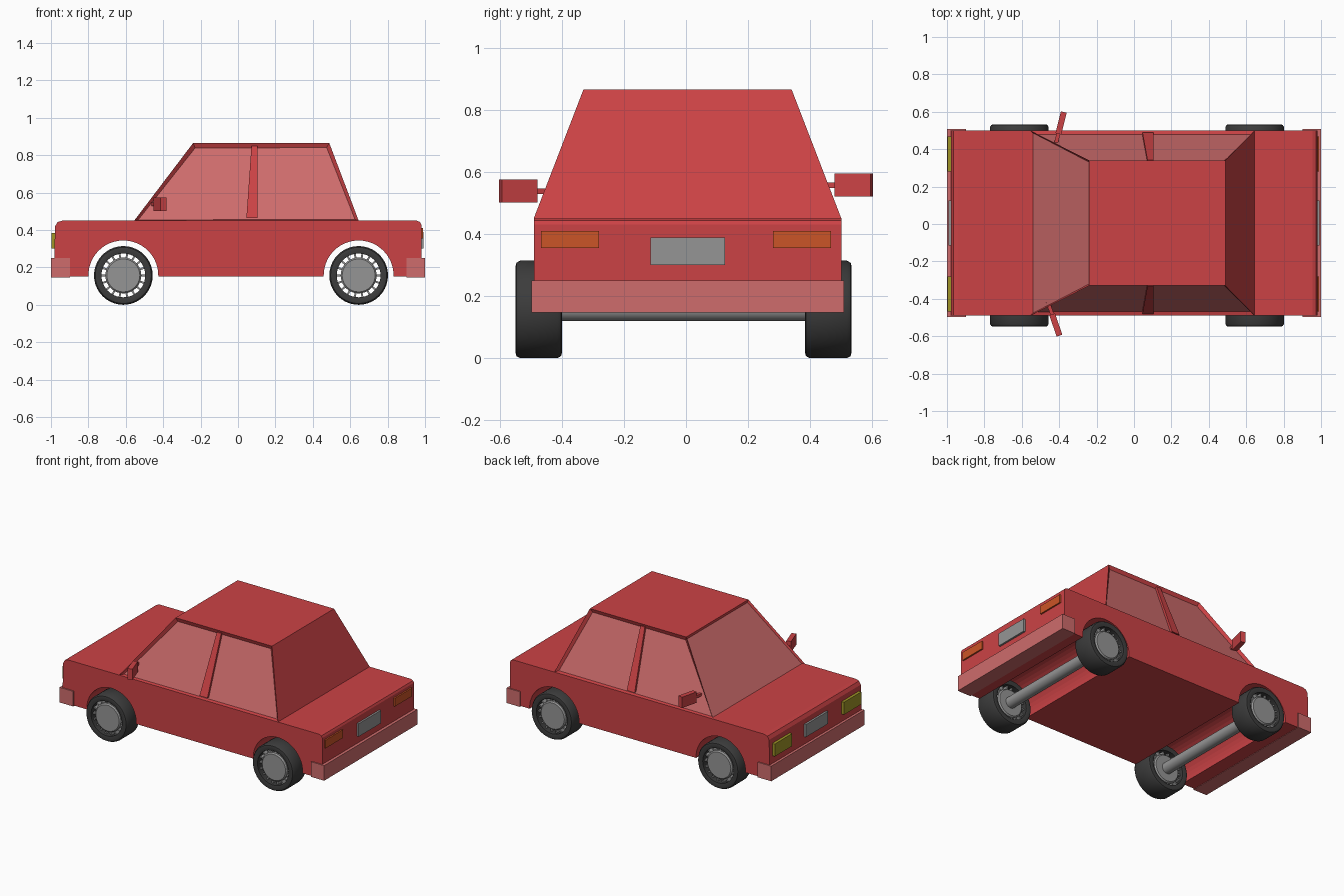
import bpy, bmesh
from math import cos, sin, pi, radians, asin
from mathutils import Vector, Matrix

if "Cube" in bpy.data.objects:
    bpy.data.objects.remove(bpy.data.objects["Cube"])


def material(name, r, g, b):
    m = bpy.data.materials.new(name)
    m.diffuse_color = (r, g, b, 1)
    m.use_nodes = True
    m.node_tree.nodes["Principled BSDF"].inputs["Base Color"].default_value = m.diffuse_color
    return m


RED = material("red_paint", 0.6, 0.055, 0.06)
PINK = material("pale_red", 0.62, 0.15, 0.15)
RUBBER = material("rubber", 0.045, 0.045, 0.045)
STEEL = material("steel", 0.3, 0.3, 0.3)
YELLOW = material("yellow_lamp", 0.35, 0.3, 0.02)
ORANGE = material("orange_lamp", 0.6, 0.09, 0.02)
YC = 0.005          # body centre line
YW = -0.008         # wheel centre line
AXLES = (-0.613, 0.645)
WHEEL_Z = 0.157


def finish(name, bm, *mats, smooth=False):
    bmesh.ops.recalc_face_normals(bm, faces=bm.faces)
    me = bpy.data.meshes.new(name)
    bm.to_mesh(me)
    bm.free()
    ob = bpy.data.objects.new(name, me)
    bpy.context.collection.objects.link(ob)
    for m in mats:
        me.materials.append(m)
    if smooth:
        bpy.ops.object.select_all(action='DESELECT')
        ob.select_set(True)
        bpy.context.view_layer.objects.active = ob
        bpy.ops.object.shade_smooth_by_angle(angle=radians(35))
    return ob


def add_box(bm, x, y, z, matrix=Matrix()):
    c = [(a + b) / 2 for a, b in (x, y, z)]
    s = [b - a for a, b in (x, y, z)]
    bmesh.ops.create_cube(bm, size=1, matrix=matrix @ Matrix.Translation(c) @ Matrix.Diagonal((*s, 1)))


def box(name, x, y, z, mat, matrix=Matrix()):
    bm = bmesh.new()
    add_box(bm, x, y, z, matrix)
    return finish(name, bm, mat)


def hexa(bm, low, high):
    """Six-sided solid from two matching four-point loops."""
    a, b = ([bm.verts.new(p) for p in loop] for loop in (low, high))
    faces = [bm.faces.new(a), bm.faces.new(b)]
    for i in range(4):
        j = (i + 1) % 4
        faces.append(bm.faces.new((a[i], a[j], b[j], b[i])))
    return faces


def lathe(bm, profile, n=40, closed=True):
    """Revolve (radius, y) points about the y axis."""
    rings = [[bm.verts.new((r * cos(2 * pi * k / n), y, r * sin(2 * pi * k / n)))
              for k in range(n)] for r, y in profile]
    for i in range(len(rings) if closed else len(rings) - 1):
        p, q = rings[i], rings[(i + 1) % len(rings)]
        for k in range(n):
            l = (k + 1) % n
            bm.faces.new((p[k], p[l], q[l], q[k]))
    if not closed:
        bm.faces.new(rings[0])
        bm.faces.new(rings[-1])


# Lower body: side profile with wheel arches, extruded across the width
R, BOTTOM = 0.187, 0.15
profile = [(-0.985, BOTTOM)]
for cx in AXLES:
    start = pi - asin((BOTTOM - WHEEL_Z) / R)
    end = asin((BOTTOM - WHEEL_Z) / R)
    for k in range(25):
        a = start + (end - start) * k / 24
        profile.append((cx + R * cos(a), WHEEL_Z + R * sin(a)))
profile += [(0.98, BOTTOM), (0.98, 0.43), (0.973, 0.443), (0.955, 0.45),
            (-0.94, 0.45), (-0.965, 0.442), (-0.978, 0.42)]
bm = bmesh.new()
face = bm.faces.new([bm.verts.new((x, YC - 0.495, z)) for x, z in profile])
ext = bmesh.ops.extrude_face_region(bm, geom=[face])
bmesh.ops.translate(bm, vec=(0, 0.99, 0),
                    verts=[v for v in ext["geom"] if isinstance(v, bmesh.types.BMVert)])
finish("lower_body", bm, RED)

# Cabin: tapered block with recessed side windows and windscreen
Z0, Z1, W0, W1 = 0.45, 0.865, 0.495, 0.335
bm = bmesh.new()
faces = hexa(bm,
             [(-0.555, YC - W0, Z0), (0.645, YC - W0, Z0), (0.645, YC + W0, Z0), (-0.555, YC + W0, Z0)],
             [(-0.24, YC - W1, Z1), (0.488, YC - W1, Z1), (0.488, YC + W1, Z1), (-0.24, YC + W1, Z1)])
bmesh.ops.recalc_face_normals(bm, faces=bm.faces)
for i, width, depth in ((2, 0.024, 0.018), (4, 0.024, 0.018), (5, 0.016, 0.01)):
    bmesh.ops.inset_individual(bm, faces=[faces[i]], thickness=width, depth=0)
    faces[i].normal_update()
    bmesh.ops.translate(bm, verts=faces[i].verts[:], vec=faces[i].normal * -depth)
    faces[i].material_index = 1
finish("cabin", bm, RED, PINK)

# Door pillars across the side windows
bm = bmesh.new()
for s in (-1, 1):
    def on_side(x, z, inward):
        half = W0 + (W1 - W0) * (z - Z0) / (Z1 - Z0)
        return (x, YC + s * (half - inward), z)
    corners = ((0.045, 0.465), (0.105, 0.465), (0.105, 0.85), (0.072, 0.85))
    hexa(bm, [on_side(x, z, 0.004) for x, z in corners],
         [on_side(x, z, 0.03) for x, z in corners])
finish("door_pillars", bm, RED)

# Bumpers
box("front_bumper", (-1.0, -0.897), (YC - 0.503, YC + 0.503), (0.147, 0.25), PINK)
box("rear_bumper", (0.9, 1.0), (YC - 0.503, YC + 0.503), (0.147, 0.25), PINK)

# Lamps and plates
for s, side in ((-1, "near"), (1, "far")):
    span = sorted((s * 0.28, s * 0.467))
    box(side + "_headlamp", (-0.998, -0.97), span, (0.3, 0.385), YELLOW)
    box(side + "_tail_lamp", (0.96, 0.99), span, (0.354, 0.41), ORANGE)
box("front_plate", (-0.993, -0.97), (-0.115, 0.125), (0.3, 0.385), STEEL)
box("rear_plate", (0.96, 0.993), (-0.115, 0.125), (0.3, 0.388), STEEL)

# Door mirrors on short arms, swung slightly off square
for s, side, x, z, tilt in ((-1, "near", -0.418, 0.538, 19), (1, "far", -0.39, 0.557, -14)):
    M = Matrix.Translation((x, s * 0.54, z)) @ Matrix.Rotation(radians(tilt), 4, 'Z')
    bm = bmesh.new()
    add_box(bm, (-0.016, 0.016), (-0.06, 0.06), (-0.037, 0.037), M)
    add_box(bm, (-0.01, 0.01), sorted((-s * 0.13, -s * 0.05)), (-0.009, 0.009), M)
    finish(side + "_mirror", bm, RED)

# Wheels: tyre ring, hub and a ring of short spokes with open slots
TYRE = [(0.117, -0.07), (0.138, -0.075), (0.15, -0.072), (0.157, -0.06),
        (0.157, 0.06), (0.15, 0.072), (0.138, 0.075), (0.117, 0.07)]
HUB = [(0.088, -0.06), (0.096, -0.052), (0.096, 0.052), (0.088, 0.06)]
for cx, end in zip(AXLES, ("front", "rear")):
    for s, side in ((-1, "near"), (1, "far")):
        spot = (cx, YW + s * 0.466, WHEEL_Z)
        bm = bmesh.new()
        lathe(bm, TYRE)
        finish(f"{end}_{side}_tyre", bm, RUBBER, smooth=True).location = spot
        bm = bmesh.new()
        lathe(bm, HUB, closed=False)
        for k in range(18):
            add_box(bm, (0.09, 0.12), (-0.05, 0.05), (-0.005, 0.005),
                    Matrix.Rotation(2 * pi * k / 18, 4, 'Y'))
        finish(f"{end}_{side}_hub", bm, STEEL, smooth=True).location = spot
    # Axle joining the pair
    bm = bmesh.new()
    lathe(bm, [(0.038, -0.43), (0.038, 0.43)], 24, closed=False)
    finish(f"{end}_axle", bm, STEEL, smooth=True).location = (cx, YW, WHEEL_Z)
